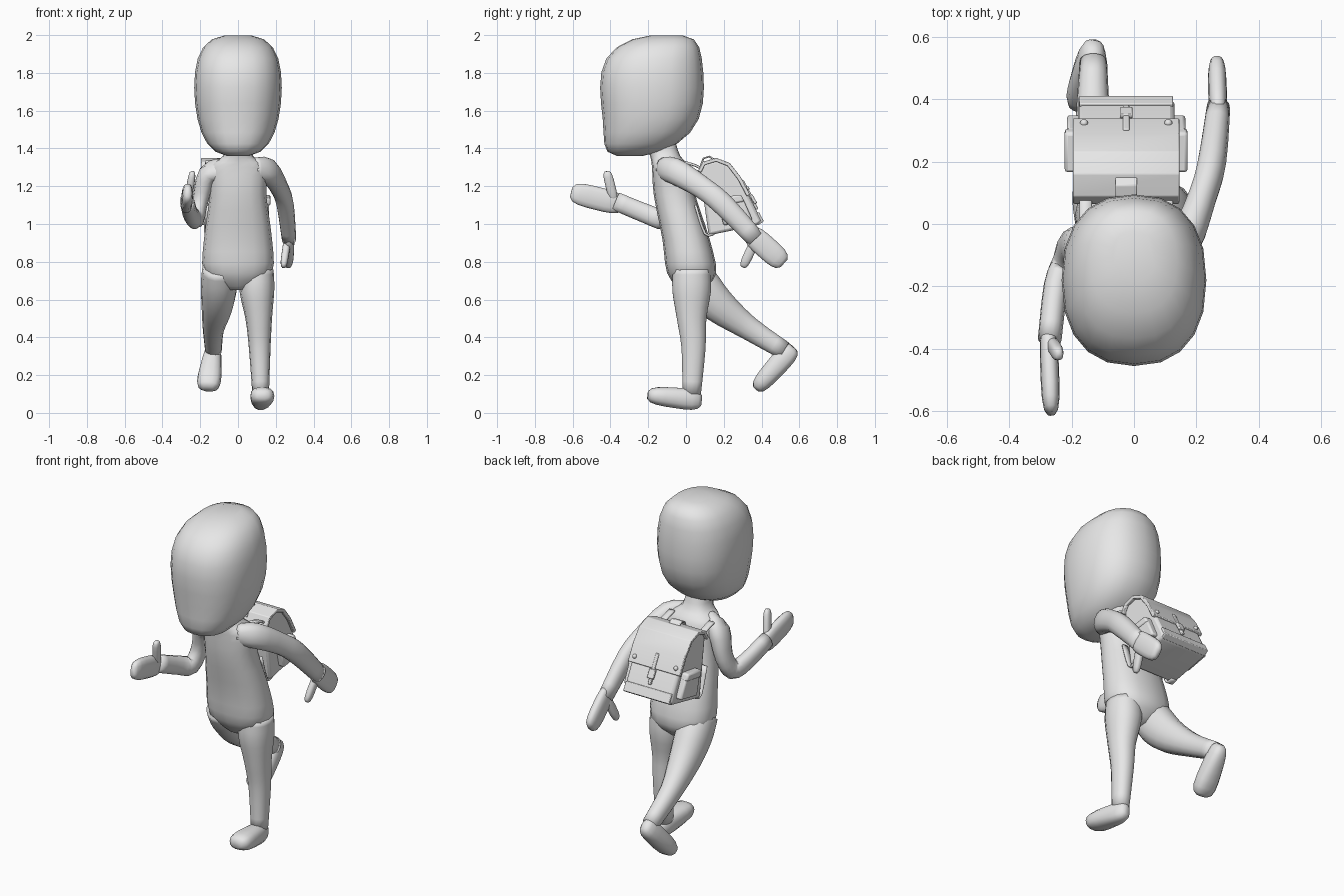
import bpy, bmesh, math
from mathutils import Vector

default_cube = bpy.data.objects.get("Cube")
if default_cube:
    bpy.data.objects.remove(default_cube)

grey = bpy.data.materials.new("plain_grey")
grey.use_nodes = True
grey.diffuse_color = (0.8, 0.8, 0.8, 1)
grey.node_tree.nodes["Principled BSDF"].inputs["Base Color"].default_value = grey.diffuse_color


def finish(bm, name, angle):
    """Turn a bmesh into a shaded, coloured object."""
    bmesh.ops.recalc_face_normals(bm, faces=bm.faces)
    mesh = bpy.data.meshes.new(name)
    bm.to_mesh(mesh)
    bm.free()
    mesh.materials.append(grey)
    part = bpy.data.objects.new(name, mesh)
    bpy.context.collection.objects.link(part)
    bpy.ops.object.select_all(action="DESELECT")
    part.select_set(True)
    bpy.context.view_layer.objects.active = part
    bpy.ops.object.shade_smooth_by_angle(angle=math.radians(angle))
    return part


def bridge(bm, lower, upper):
    count = len(lower)
    for k in range(count):
        following = (k + 1) % count
        bm.faces.new((lower[k], lower[following], upper[following], upper[k]))


def loft(name, rings, sides=14, power=2.2, level=False):
    """Skin superellipse rings of (centre, half width, half depth)."""
    bm = bmesh.new()
    loops = []
    last = len(rings) - 1
    for i, (centre, width, depth) in enumerate(rings):
        ahead = rings[min(i + 1, last)][0] - rings[max(i - 1, 0)][0]
        tangent = Vector((0, 0, 1)) if level else ahead.normalized()
        across = Vector((1, 0, 0))
        across = (across - tangent * across.dot(tangent)).normalized()
        outward = tangent.cross(across)
        loop = []
        for k in range(sides):
            angle = math.tau * k / sides
            c, s = (math.copysign(abs(q) ** (2 / power), q)
                    for q in (math.cos(angle), math.sin(angle)))
            loop.append(bm.verts.new(centre + across * c * width + outward * s * depth))
        loops.append(loop)
    for lower, upper in zip(loops, loops[1:]):
        bridge(bm, lower, upper)
    bm.faces.new(loops[0])
    bm.faces.new(loops[-1])
    return finish(bm, name, 180)


def spline(rows, steps=3):
    """Pass a smooth curve through rows of any length."""
    points = [Vector(row) for row in rows]
    last = len(points) - 1
    result = []
    for i in range(last):
        a, b = points[i], points[i + 1]
        slope_a = (b - points[max(i - 1, 0)]) / 2
        slope_b = (points[min(i + 2, last)] - a) / 2
        for step in range(steps):
            t = step / steps
            ease = t * t * (3 - 2 * t)
            result.append(a + (b - a) * ease + slope_a * t * (1 - t) ** 2
                          - slope_b * t * t * (1 - t))
    return result + [points[last]]


def limb(name, rows, flatness):
    """A limb through rows of (x, y, z, radius)."""
    loft(name, [(row.xyz, row.w * flatness, row.w) for row in spline(rows)])


def stations(count):
    """Positions from -1 to 1, closer together at the ends."""
    return [-math.cos(math.pi * (i + 0.5) / count) for i in range(count)]


def rounding(t, power):
    return (1 - abs(t) ** power) ** (1 / power)


def blob(name, start, end, width, depth, swell=0.0):
    """A rounded bar between two points, wider at its end by swell."""
    start, end = Vector(start), Vector(end)
    rings = []
    for t in stations(9):
        size = rounding(t, 3.5)
        rings.append((start.lerp(end, (t + 1) / 2), width * size * (1 + swell * t),
                      depth * size * (1 - swell * t / 2)))
    loft(name, rings, 14, 2.5)


# head: a rounded block, narrowing and leaning forward towards the chin
head_rings = []
for t in stations(12):
    size = rounding(t, 3) * (1 + 0.15 * min(t, 0))
    lean = 0.12 * t ** 3 if t < 0 else 0.08 * t ** 4
    head_rings.append((Vector((0, lean - 0.18, 1.68 + 0.322 * t)), 0.232 * size, 0.275 * size))
loft("head", head_rings, 20, 2.35, level=True)

# torso and neck: height, centre y, half width, half depth
torso = [(0.65, 0.03, 0.06, 0.06), (0.74, 0.03, 0.18, 0.13), (0.92, 0, 0.18, 0.125),
         (1.15, -0.06, 0.15, 0.11), (1.3, -0.08, 0.15, 0.1), (1.36, -0.11, 0.08, 0.08),
         (1.45, -0.14, 0.07, 0.08)]
loft("torso", [(Vector((0, y, z)), width, depth) for z, y, width, depth in spline(torso)],
     16, 2.4, level=True)

# legs
limb("left_leg", [(0.1, 0.03, 0.76, 0.1), (0.1, 0.03, 0.65, 0.105), (0.11, 0.03, 0.5, 0.08),
                  (0.115, 0.04, 0.34, 0.065), (0.12, 0.03, 0.1, 0.05)], 0.88)
limb("right_leg", [(-0.1, 0, 0.78, 0.1), (-0.1, 0.07, 0.68, 0.11), (-0.11, 0.17, 0.57, 0.095),
                   (-0.13, 0.33, 0.45, 0.065), (-0.13, 0.52, 0.33, 0.05)], 0.88)

# feet: centre of heel to centre of toe
blob("left_foot", (0.118, 0.085, 0.065), (0.132, -0.205, 0.095), 0.058, 0.055, 0.25)
blob("right_foot", (-0.128, 0.57, 0.35), (-0.16, 0.37, 0.125), 0.058, 0.055, 0.25)

# arms
limb("left_arm", [(0.08, -0.12, 1.29, 0.06), (0.16, -0.06, 1.28, 0.07), (0.22, 0.09, 1.19, 0.06),
                  (0.25, 0.2, 1.1, 0.06), (0.27, 0.37, 0.92, 0.05)], 0.76)
limb("right_arm", [(-0.08, -0.11, 1.29, 0.06), (-0.16, -0.08, 1.26, 0.07),
                   (-0.2, -0.07, 1.12, 0.055), (-0.22, -0.12, 1.03, 0.055),
                   (-0.25, -0.2, 1.05, 0.052), (-0.27, -0.37, 1.12, 0.05)], 0.76)

# mitten hands and thumbs
blob("left_hand", (0.27, 0.33, 0.96), (0.265, 0.52, 0.79), 0.03, 0.062)
blob("left_thumb", (0.265, 0.38, 0.94), (0.24, 0.3, 0.77), 0.02, 0.026)
blob("right_hand", (-0.275, -0.33, 1.1), (-0.265, -0.61, 1.17), 0.03, 0.062)
blob("right_thumb", (-0.265, -0.38, 1.12), (-0.24, -0.42, 1.28), 0.02, 0.026)

# backpack frame: back is 0 at the wearer and 1 outside, up is 0 to 1
PACK_X = -0.025
BOTTOM_FRONT, BOTTOM_BACK = Vector((0.12, 0.94)), Vector((0.41, 1))
TOP_FRONT, TOP_BACK = Vector((0.07, 1.3)), Vector((0.25, 1.31))


def on_pack(back, up):
    return BOTTOM_FRONT.lerp(BOTTOM_BACK, back).lerp(TOP_FRONT.lerp(TOP_BACK, back), up) \
        if 0 <= up <= 1 else on_pack(back, 1) + Vector((0, (up - 1) * 0.35))


def slab(name, outline, near, far, bevel):
    """Extrude a side outline between two distances from the pack's middle."""
    bm = bmesh.new()
    first, second = ([bm.verts.new((PACK_X + offset, p.x, p.y)) for p in outline]
                     for offset in (near, far))
    bridge(bm, first, second)
    bm.faces.new(first)
    bm.faces.new(second)
    modifier = finish(bm, name, 40).modifiers.new("soft_edges", "BEVEL")
    modifier.width, modifier.segments = bevel, 2


def band(name, line, half_width, thickness):
    """A strip whose outer side follows a line on the pack."""
    outer = [on_pack(*p) for p in line]
    inner = []
    for i, p in enumerate(outer):
        along = (outer[min(i + 1, len(outer) - 1)] - outer[max(i - 1, 0)]).normalized()
        inner.append(p + Vector((along.y, -along.x)) * thickness)
    slab(name, outer + inner[::-1], -half_width, half_width, 0.004)


body = [(0, 0), (0, 0.95), (0.15, 1.06), (0.5, 1.1), (0.85, 1.02), (1, 0.8), (1, 0.05), (0.9, 0)]
slab("backpack_body", [on_pack(*p) for p in body], -0.155, 0.155, 0.018)
band("backpack_flap", [(-0.05, 0.95), (0.1, 1.08), (0.5, 1.13), (0.9, 1.04), (1.04, 0.8),
                       (1.04, 0.5)], 0.17, 0.02)
band("bottom_trim", [(1.03, 0.2), (1.03, 0.04), (0.9, 0)], 0.15, 0.015)
band("carry_handle", [(0, 1), (0.1, 1.14), (0.3, 1.17), (0.5, 1.1)], 0.035, 0.01)
band("closing_strap", [(1.07, 0.75), (1.07, 0.5), (1.05, 0.25)], 0.01, 0.014)
band("buckle", [(1.09, 0.5), (1.09, 0.35)], 0.02, 0.016)

for side, label in ((-1, "right"), (1, "left")):
    # side pocket and its lid
    for part, low, high, reach in (("pocket", 0.1, 0.45, 0.19), ("pocket_lid", 0.4, 0.52, 0.197)):
        corners = [on_pack(*p) for p in ((0.3, low), (0.3, high), (0.85, high), (0.85, low))]
        slab(f"{label}_{part}", corners, side * 0.14, side * reach, 0.01)
    # flap stud
    stud = bmesh.new()
    bmesh.ops.create_uvsphere(stud, u_segments=12, v_segments=6, radius=0.013)
    spot = on_pack(1.04, 0.6)
    bmesh.ops.translate(stud, verts=stud.verts, vec=(PACK_X + side * 0.135, spot.x, spot.y))
    finish(stud, f"{label}_flap_stud", 180)
    # straps from the pack to the shoulder and to the waist
    x = PACK_X + side * 0.13
    for strap, path in (("shoulder_strap", [(0.1, 1.28), (0.05, 1.31), (-0.02, 1.33)]),
                        ("lower_strap", [(0.05, 1.1), (0.1, 0.95), (0.15, 0.95)])):
        loft(f"{label}_{strap}", [(Vector((x, *p)), 0.02, 0.007) for p in spline(path)], 8, 4)
